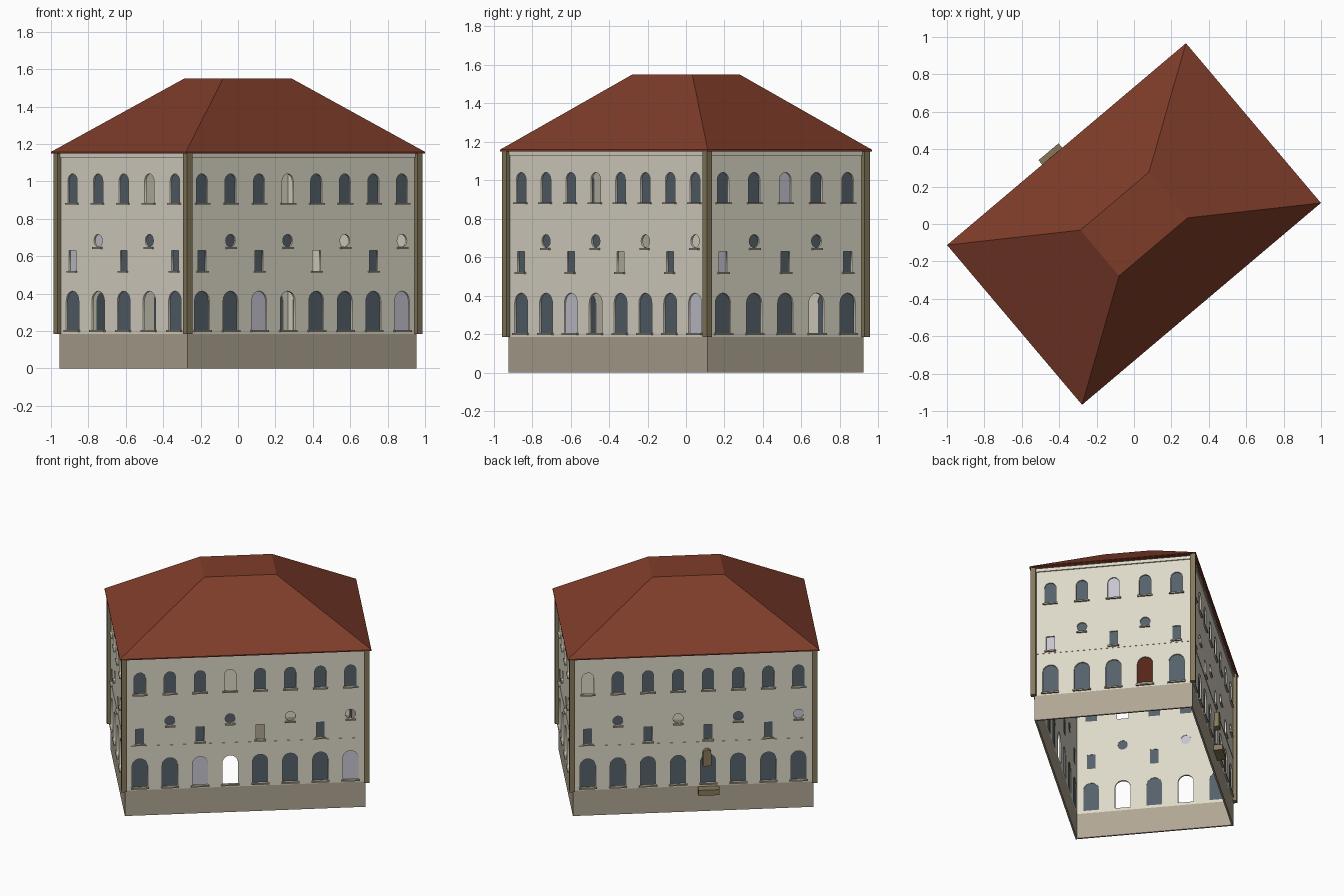
import bpy, bmesh, math
from mathutils import Matrix, Vector

if "Cube" in bpy.data.objects:
    bpy.data.objects.remove(bpy.data.objects["Cube"])

ROT = Matrix.Rotation(math.radians(40.2), 4, 'Z')   # whole house is turned on the grid
A, B = 0.80, 0.53                                   # half length / half width of walls
PLINTH, EAVE, TOP = 0.185, 1.158, 1.55
THICK = 0.012


def material(name, rgb):
    m = bpy.data.materials.new(name)
    m.diffuse_color = (*rgb, 1)
    m.use_nodes = True
    m.node_tree.nodes["Principled BSDF"].inputs["Base Color"].default_value = m.diffuse_color
    return m


CREAM = material("cream plaster", (0.72, 0.685, 0.575))
STONE = material("plinth stone", (0.43, 0.38, 0.29))
ROOF = material("red roof", (0.21, 0.046, 0.023))
BROWN = material("brown corner stone", (0.235, 0.19, 0.105))
GLASS = material("dark glass", (0.09, 0.118, 0.142))
BLIND = material("pale blind", (0.56, 0.55, 0.63))


def finish(name, bm, mat, mw=ROT):
    me = bpy.data.meshes.new(name)
    bm.to_mesh(me)
    bm.free()
    me.materials.append(mat)
    ob = bpy.data.objects.new(name, me)
    ob.matrix_world = mw
    bpy.context.collection.objects.link(ob)
    return ob


def add_box(bm, lo, hi):
    lo, hi = Vector(lo), Vector(hi)
    m = Matrix.Translation((lo + hi) / 2) @ Matrix.Diagonal((*(hi - lo), 1))
    bmesh.ops.create_cube(bm, size=1, matrix=m)


def arch(u, z0, z1, w):
    r = w / 2
    pts = [(u - r, z0), (u + r, z0)]
    return pts + [(u + r * math.cos(t * math.pi / 10), z1 - r + r * math.sin(t * math.pi / 10))
                  for t in range(11)]


def rect(u, z0, z1, w):
    return [(u - w / 2, z0), (u + w / 2, z0), (u + w / 2, z1), (u - w / 2, z1)]


def disc(u, z, r):
    return [(u + r * math.cos(t * math.pi / 8), z + r * math.sin(t * math.pi / 8)) for t in range(16)]


def pierced_wall(name, outline, holes, mat, mw):
    """Flat wall plate with real openings, made from a filled curve."""
    cu = bpy.data.curves.new(name, 'CURVE')
    cu.dimensions, cu.fill_mode, cu.extrude = '2D', 'BOTH', THICK / 2
    for pts in [outline] + holes:
        sp = cu.splines.new('POLY')
        sp.points.add(len(pts) - 1)
        for p, (u, v) in zip(sp.points, pts):
            p.co = (u, v, 0, 1)
        sp.use_cyclic_u = True
    tmp = bpy.data.objects.new(name + "_curve", cu)
    bpy.context.collection.objects.link(tmp)
    dg = bpy.context.evaluated_depsgraph_get()
    me = bpy.data.meshes.new_from_object(tmp.evaluated_get(dg))
    bpy.data.objects.remove(tmp)
    me.materials.clear()
    me.materials.append(mat)
    me.transform(Matrix.Translation((0, 0, -THICK / 2)))
    ob = bpy.data.objects.new(name, me)
    ob.matrix_world = mw
    bpy.context.collection.objects.link(ob)


def facade(name, turn, half, dist, n, empty, blind):
    """One side: u runs left to right, v is up, w is outward.
    empty / blind list windows as (row, column)."""
    mw = ROT @ Matrix.Rotation(turn, 4, 'Z') @ Matrix.Translation((0, -dist, 0)) \
        @ Matrix.Rotation(math.pi / 2, 4, 'X')
    holes = []
    panes = {'glass': bmesh.new(), 'blind': bmesh.new()}
    sills = bmesh.new()
    for i in range(n):
        u = (i + 0.5) * 2 * half / n - half
        rows = [('g', arch(u, 0.205, 0.413, 0.104), 0.205, 0.12),
                ('t', arch(u, 0.885, 1.04, 0.078), 0.885, 0.10)]
        if i % 2:
            rows.append(('m', disc(u, 0.683, 0.034), 0.648, 0.07))
        else:
            rows.append(('m', rect(u, 0.522, 0.63, 0.056), 0.522, 0.075))
        for row, pts, z, w in rows:
            holes.append(pts)
            add_box(sills, (u - w / 2, z - 0.01, -0.004), (u + w / 2, z, 0.012))
            if (row, i) in empty:
                continue
            bm = panes['blind' if (row, i) in blind else 'glass']
            bm.faces.new([bm.verts.new((a, b, -0.009)) for a, b in pts])
    pierced_wall(name + "_wall", rect(0, PLINTH, 1.15, 2 * half), holes, CREAM, mw)
    finish(name + "_window_panes", panes['glass'], GLASS, mw)
    finish(name + "_window_blinds", panes['blind'], BLIND, mw)
    finish(name + "_sills", sills, STONE, mw)
    # plinth plate
    bm = bmesh.new()
    add_box(bm, (-half, 0, -THICK), (half, PLINTH, 0))
    finish(name + "_plinth", bm, STONE, mw)
    # cornice under the eaves and thin string course
    bm = bmesh.new()
    add_box(bm, (-half, 1.128, -0.002), (half, 1.152, 0.008))
    add_box(bm, (-half, 0.502, -0.002), (half, 0.508, 0.002))
    finish(name + "_cornice", bm, CREAM, mw)
    return mw


facade("front", 0, A, B, 8,
       {('g', 3), ('m', 4), ('m', 5), ('m', 7), ('t', 3)}, {('g', 2), ('g', 7)})
facade("right", math.pi / 2, B, A, 5, {('g', 3)}, {('m', 0), ('t', 2)})
back = facade("back", math.pi, A, B, 8, {('t', 0), ('m', 3)}, {('m', 7)})
facade("left", -math.pi / 2, B, A, 5, {('g', 1), ('g', 3), ('t', 3)}, {('m', 0), ('m', 1)})

# corner piers
bm = bmesh.new()
for sx in (-1, 1):
    for sy in (-1, 1):
        x, y, h = sx * (A + 0.006), sy * (B + 0.006), 0.018
        add_box(bm, (x - h, y - h, PLINTH), (x + h, y + h, 1.155))
finish("corner_piers", bm, BROWN)

# hipped roof shell with flat top and thin fascia, open below
bm = bmesh.new()
rings = []
for hx, hy, z in ((0.836, 0.559, EAVE - 0.008), (0.836, 0.559, EAVE), (0.24, 0.16, TOP)):
    rings.append([bm.verts.new((sx * hx, sy * hy, z))
                  for sx, sy in ((-1, -1), (1, -1), (1, 1), (-1, 1))])
for lo, hi in zip(rings, rings[1:]):
    for k in range(4):
        j = (k + 1) % 4
        bm.faces.new((lo[k], lo[j], hi[j], hi[k]))
bm.faces.new(rings[-1])
finish("roof", bm, ROOF)

# entrance step and arched hood on the back side
bm = bmesh.new()
add_box(bm, (0.03, 0.14, -0.002), (0.17, 0.18, 0.06))
finish("entrance_step", bm, BROWN, back)
bm = bmesh.new()
f = bm.faces.new([bm.verts.new((u, v, -0.01)) for u, v in arch(0.09, 0.34, 0.46, 0.055)])
ext = bmesh.ops.extrude_face_region(bm, geom=[f])
bmesh.ops.translate(bm, vec=(0, 0, 0.04),
                    verts=[e for e in ext['geom'] if isinstance(e, bmesh.types.BMVert)])
bmesh.ops.recalc_face_normals(bm, faces=bm.faces)
finish("entrance_lantern", bm, BROWN, back)
